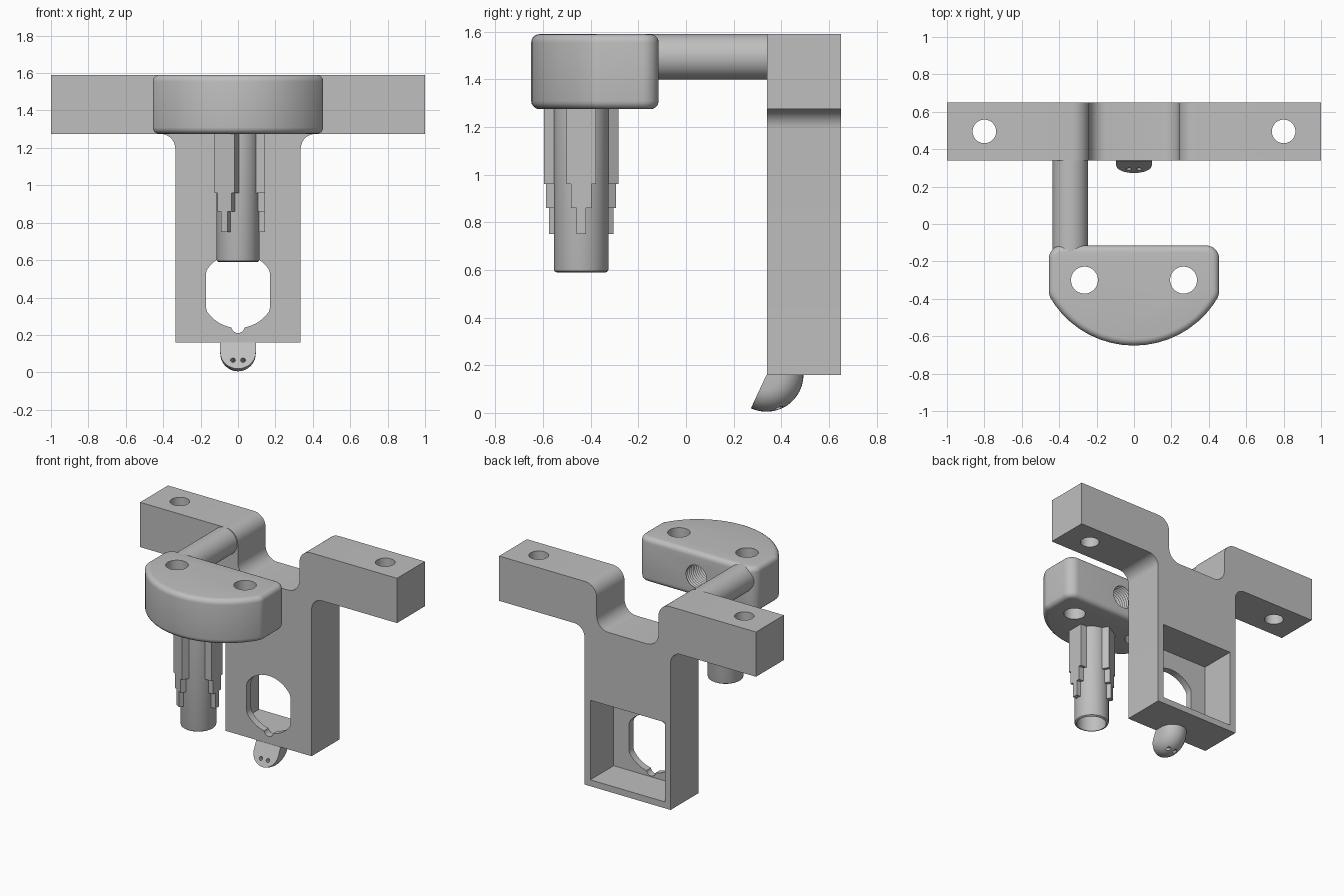
import bpy
import bmesh
from math import sin, cos, pi, radians, atan2, hypot, sqrt
from mathutils import Vector

if "Cube" in bpy.data.objects:
    bpy.data.objects.remove(bpy.data.objects["Cube"], do_unlink=True)

GREY = (0.52, 0.52, 0.52, 1)
grey = bpy.data.materials.new("plain grey")
grey.use_nodes = True
grey.diffuse_color = GREY
grey.node_tree.nodes["Principled BSDF"].inputs["Base Color"].default_value = GREY


def finish_mesh(name, bm):
    bmesh.ops.recalc_face_normals(bm, faces=bm.faces)
    mesh = bpy.data.meshes.new(name)
    bm.to_mesh(mesh)
    bm.free()
    mesh.materials.append(grey)
    obj = bpy.data.objects.new(name, mesh)
    bpy.context.collection.objects.link(obj)
    return obj


def prism(name, outline, axis, lo, hi):
    """Extrude a 2D outline along the Y or Z axis."""
    bm = bmesh.new()
    place = (lambda u, v, t: (u, t, v)) if axis == "Y" else (lambda u, v, t: (u, v, t))
    a, b = [[bm.verts.new(place(u, v, t)) for u, v in outline] for t in (lo, hi)]
    n = len(outline)
    bm.faces.new(a)
    bm.faces.new(b)
    for i in range(n):
        j = (i + 1) % n
        bm.faces.new((a[i], a[j], b[j], b[i]))
    return finish_mesh(name, bm)


def lathe(name, profile, origin, direction=(0, 0, 1), sides=48):
    """Revolve (radius, distance) points; the ends lie on the axis."""
    bm = bmesh.new()
    turn = Vector(direction).to_track_quat("Z", "Y")
    rings = []
    for r, t in profile:
        count = sides if r else 1
        rings.append([bm.verts.new(Vector(origin) + turn @ Vector(
            (r * cos(2 * pi * k / sides), r * sin(2 * pi * k / sides), t)))
            for k in range(count)])
    for p, q in zip(rings, rings[1:]):
        for k in range(sides):
            m = (k + 1) % sides
            if len(p) == 1:
                bm.faces.new((p[0], q[k], q[m]))
            elif len(q) == 1:
                bm.faces.new((p[k], p[m], q[0]))
            else:
                bm.faces.new((p[k], p[m], q[m], q[k]))
    return finish_mesh(name, bm)


def rod(name, radius, length, origin, direction=(0, 0, 1), sides=48):
    return lathe(name, [(0, 0), (radius, 0), (radius, length), (0, length)],
                 origin, direction, sides)


def box(name, x, z0, z1, y0, y1):
    return prism(name, [(-x, z0), (x, z0), (x, z1), (-x, z1)], "Y", y0, y1)


def fillet(corners, steps=10):
    """Round every (u, v, radius) corner of an outline."""
    out = []
    for i, (u, v, r) in enumerate(corners):
        if not r:
            out.append((u, v))
            continue
        p = Vector((u, v))
        d1 = (Vector(corners[i - 1][:2]) - p).normalized()
        d2 = (Vector(corners[(i + 1) % len(corners)][:2]) - p).normalized()
        half = d1.angle(d2) / 2
        c = p + (d1 + d2).normalized() * (r / sin(half))
        reach = r * cos(half) / sin(half)
        s, e = p + d1 * reach - c, p + d2 * reach - c
        a0 = atan2(s.y, s.x)
        sweep = (atan2(e.y, e.x) - a0 + pi) % (2 * pi) - pi
        out += [(c.x + r * cos(a0 + sweep * k / steps), c.y + r * sin(a0 + sweep * k / steps))
                for k in range(steps + 1)]
    return out


def apply_modifier(obj, kind, **settings):
    mod = obj.modifiers.new(kind, kind)
    for key, value in settings.items():
        setattr(mod, key, value)
    bpy.ops.object.select_all(action="DESELECT")
    bpy.context.view_layer.objects.active = obj
    obj.select_set(True)
    bpy.ops.object.modifier_apply(modifier=mod.name)


def cut(obj, *cutters):
    for c in cutters:
        apply_modifier(obj, "BOOLEAN", operation="DIFFERENCE", solver="EXACT", object=c)
        bpy.data.objects.remove(c, do_unlink=True)


# Bracket: T-shaped plate with a notched top
half = [(0.335, 0.16, 0), (0.335, 1.275, 0.08), (1, 1.275, 0),
        (1, 1.59, 0), (0.24, 1.59, 0.09), (0.24, 1.28, 0.09)]
outline = half + [(-x, z, r) for x, z, r in reversed(half)]
bracket = prism("bracket", fillet(outline), "Y", 0.34, 0.65)
window = [(max(-0.17, min(0.17, 0.2 * cos(a))), 0.437 + 0.2 * sin(a))
          for a in [2 * pi * k / 64 for k in range(64)]]
cut(bracket,
    box("pocket_cutter", 0.29, 0.205, 0.765, 0.39, 0.8),
    prism("window_cutter", window, "Y", 0.2, 0.45),
    rod("notch_cutter", 0.035, 0.25, (0, 0.2, 0.245), (0, 1, 0), 24),
    *[rod("bolt_cutter", 0.063, 1, (s * 0.8, 0.495, 1)) for s in (-1, 1)])

# Head: D-shaped block with rounded edges
R, CY = 0.52, -0.13
a0 = atan2(-0.25, 0.455)
arc = [a0 - (pi + 2 * a0) * k / 18 for k in range(19)]
front = [(R * cos(a), CY + R * sin(a), 0) for a in arc]
front[0] = front[0][:2] + (0.08,)
front[-1] = front[-1][:2] + (0.08,)
head = prism("head_block", fillet([(-0.455, -0.115, 0.07), (0.455, -0.115, 0.07)] + front, 8),
             "Z", 1.275, 1.59)
apply_modifier(head, "BEVEL", width=0.035, segments=5, limit_method="ANGLE",
               angle_limit=radians(50), use_clamp_overlap=False)
thread = [(0, -0.05), (0.08, -0.05)]
for k in range(14):
    thread += [(0.08, 0.02 * k), (0.093, 0.02 * k + 0.01)]
thread += [(0.08, 0.28), (0, 0.28)]
cut(head,
    lathe("thread_cutter", thread, (0, -0.115, 1.42), (0, -1, 0), 32),
    *[rod("head_hole_cutter", 0.072, 1, (s * 0.265, -0.3, 1)) for s in (-1, 1)])

# Arm joining the head to the bracket
arm = rod("connecting_rod", 0.095, 0.53, (-0.34, -0.18, 1.495), (0, 1, 0))

# Shaft with a hollow tip
AXIS_Y = -0.44
shaft = lathe("shaft", [(0, 0.75), (0.093, 0.75), (0.098, 0.59), (0.104, 0.59), (0.112, 0.595),
                        (0.115, 0.605), (0.115, 1.3), (0, 1.3)], (0, AXIS_Y, 0))

# Three stepped keys around the shaft
w = [(0.02, 0.75), (0.0425, 0.86), (0.0625, 0.96)]
right = [(w[0][0], w[0][1]), (w[0][0], w[1][1]), (w[1][0], w[1][1]),
         (w[1][0], w[2][1]), (w[2][0], w[2][1]), (w[2][0], 1.29)]
stepped = right + [(-x, z) for x, z in reversed(right)]
keys = []
for i in range(3):
    key = prism("shaft_key_%d" % (i + 1), stepped, "Y", -0.145, -0.08)
    key.rotation_euler.z = pi / 2 + i * 2 * pi / 3
    key.location.y = AXIS_Y
    keys.append(key)

# Hook: rounded tab swept about the bottom front edge of the bracket
WIDTH, PIVOT = 0.095, Vector((0, 0.338, 0.16))
tab = [(WIDTH * cos(pi * k / 16), 0.06 + WIDTH * sin(pi * k / 16)) for k in range(17)]
bm = bmesh.new()
ends = [bm.verts.new(PIVOT + Vector((s * WIDTH, 0, 0))) for s in (1, -1)]
rows = []
for j in range(21):
    a = radians(-115 + 115 * j / 20)
    rows.append([ends[0]] + [bm.verts.new(PIVOT + Vector((x, d * cos(a), d * sin(a))))
                             for x, d in tab] + [ends[1]])
bm.faces.new(rows[0])
bm.faces.new(rows[-1])
for p, q in zip(rows, rows[1:]):
    for i in range(len(p) - 1):
        loop = [p[i], p[i + 1], q[i + 1], q[i]]
        bm.faces.new(list(dict.fromkeys(loop)))
hook = finish_mesh("hook", bm)
bore = Vector((0, sin(radians(65)), -cos(radians(65))))
cut(hook, *[rod("hook_hole_cutter", 0.013, 0.4, Vector((s * 0.027, 0.294, 0.065)) - bore * 0.1,
                bore, 16) for s in (-1, 1)])

# Smooth curved faces, keep edges crisp
bpy.ops.object.select_all(action="DESELECT")
for obj in [bracket, head, arm, shaft, hook] + keys:
    obj.select_set(True)
    bpy.context.view_layer.objects.active = obj
bpy.ops.object.shade_smooth_by_angle(angle=radians(32))
